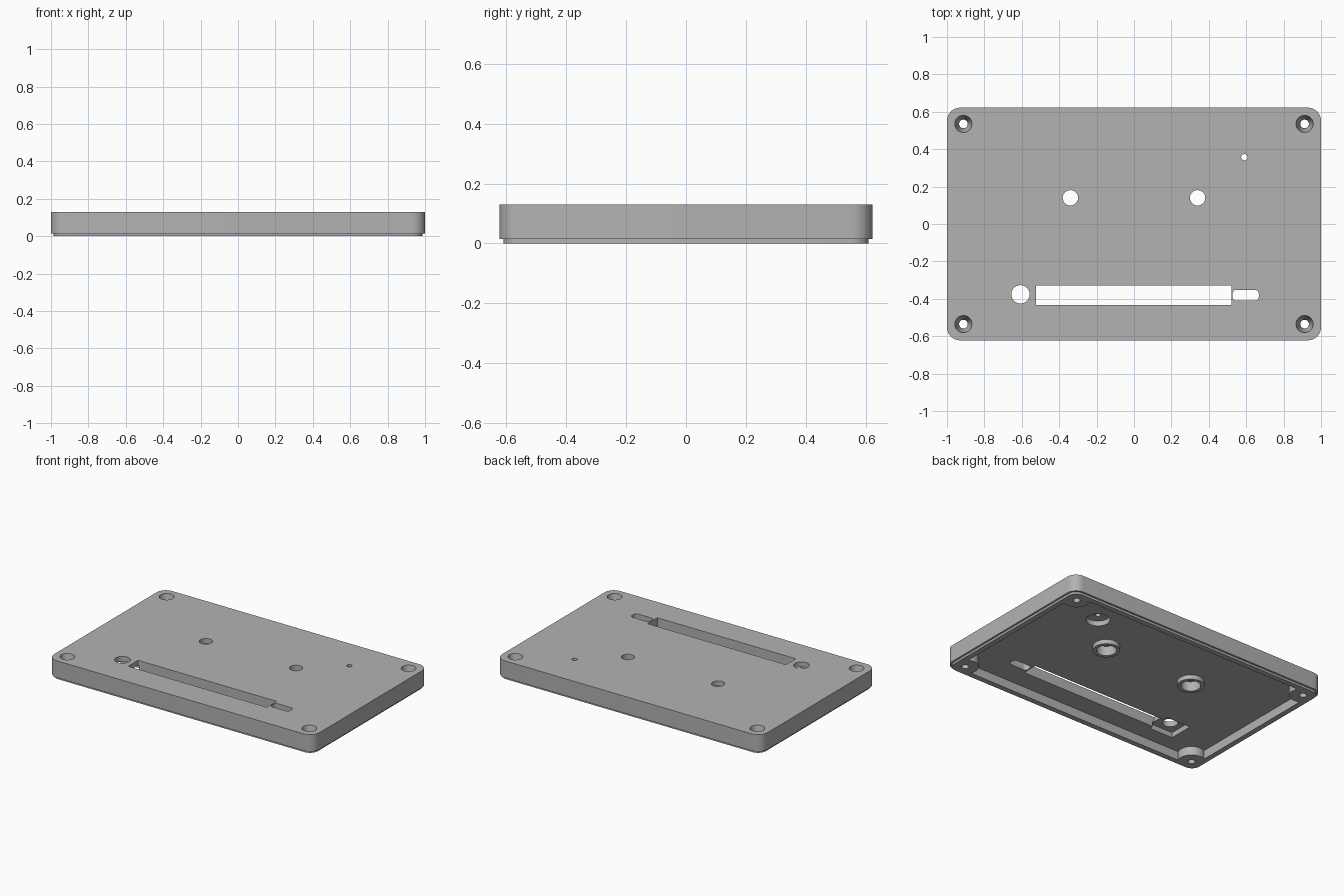
import bpy, bmesh
from math import cos, sin, pi, radians

cube = bpy.data.objects.get("Cube")
if cube:
    bpy.data.objects.remove(cube, do_unlink=True)

grey = bpy.data.materials.new("plain grey")
grey.use_nodes = True
colour = (0.45, 0.45, 0.45, 1)
grey.diffuse_color = colour
grey.node_tree.nodes["Principled BSDF"].inputs["Base Color"].default_value = colour


def rounded(cx, cy, hx, hy, r, n=8):
    """Outline of a rounded rectangle."""
    pts = []
    for k, (sx, sy) in enumerate([(1, 1), (-1, 1), (-1, -1), (1, -1)]):
        for i in range(n + 1):
            a = (k + i / n) * pi / 2
            pts.append((cx + sx * (hx - r) + r * cos(a), cy + sy * (hy - r) + r * sin(a)))
    return pts


def circle(cx, cy, r, n=32):
    return [(cx + r * cos(2 * pi * i / n), cy + r * sin(2 * pi * i / n)) for i in range(n)]


def box(cx, cy, hx, hy):
    return [(cx + hx, cy + hy), (cx - hx, cy + hy), (cx - hx, cy - hy), (cx + hx, cy - hy)]


def loft(name, *layers):
    """Closed solid through (outline, z) layers, bottom to top."""
    bm = bmesh.new()
    rings = [[bm.verts.new((x, y, z)) for x, y in pts] for pts, z in layers]
    for low, high in zip(rings, rings[1:]):
        for i in range(len(low)):
            j = (i + 1) % len(low)
            bm.faces.new((low[i], low[j], high[j], high[i]))
    bm.faces.new(rings[0][::-1])
    bm.faces.new(rings[-1])
    mesh = bpy.data.meshes.new(name)
    bm.to_mesh(mesh)
    bm.free()
    mesh.materials.append(grey)
    obj = bpy.data.objects.new(name, mesh)
    bpy.context.collection.objects.link(obj)
    return obj


def combine(target, tool, operation):
    """Apply a boolean and discard the tool."""
    mod = target.modifiers.new(operation, "BOOLEAN")
    mod.operation, mod.solver, mod.object = operation, "EXACT", tool
    bpy.context.view_layer.objects.active = target
    bpy.ops.object.modifier_apply(modifier=mod.name)
    bpy.data.objects.remove(tool, do_unlink=True)


def cut(target, outline, z0, z1):
    combine(target, loft("cutter", (outline, z0), (outline, z1)), "DIFFERENCE")


TOP, CEILING, POCKET = 0.13, 0.06, 0.095
corners = [(sx * 0.912, sy * 0.535) for sx in (-1, 1) for sy in (-1, 1)]
knobs = [(-0.34, 0.14), (0.34, 0.14)]

# Outer shell with a narrow stepped lip underneath
outer = rounded(0, 0, 1, 0.622, 0.07)
lip = rounded(0, 0, 0.987, 0.609, 0.058)
lid = loft("cover_plate", (lip, 0), (lip, 0.015), (outer, 0.015), (outer, TOP))

# Hollow underside, leaving material around the corner screws
hollow = loft("hollow", *[(rounded(0, 0, 0.95, 0.572, 0.03), z) for z in (-0.05, CEILING)])
for x, y in corners:
    cut(hollow, circle(x, y, 0.085), -0.1, 0.1)
combine(lid, hollow, "DIFFERENCE")

# Collars under the two control holes, with a bore and a through hole
for x, y in knobs:
    combine(lid, loft("collar", (circle(x, y, 0.085), 0.03), (circle(x, y, 0.085), 0.08)), "UNION")
    cut(lid, circle(x, y, 0.062), -0.05, POCKET)
    cut(lid, circle(x, y, 0.041), 0.05, 0.2)

# Countersunk corner screw holes
for x, y in corners:
    small, wide = circle(x, y, 0.023), circle(x, y, 0.046)
    combine(lid, loft("screw", (small, -0.05), (small, 0.075), (wide, TOP - 0.005), (wide, 0.2)),
            "DIFFERENCE")

# Indicator hole with round pocket beneath
cut(lid, circle(0.59, 0.357, 0.075), -0.05, POCKET)
cut(lid, circle(0.59, 0.357, 0.017), 0.05, 0.2)

# Button hole with square pocket beneath
cut(lid, box(-0.605, -0.378, 0.09, 0.085), -0.05, POCKET)
cut(lid, circle(-0.607, -0.376, 0.049), 0.05, 0.2)

# Long slot and small rounded slot
cut(lid, box(-0.002, -0.381, 0.522, 0.053), -0.05, 0.2)
cut(lid, rounded(0.597, -0.381, 0.07, 0.029, 0.02), -0.05, 0.2)

# Smooth curved walls, sharp edges kept
bpy.ops.object.select_all(action="DESELECT")
lid.select_set(True)
bpy.context.view_layer.objects.active = lid
bpy.ops.object.shade_smooth_by_angle(angle=radians(30))
